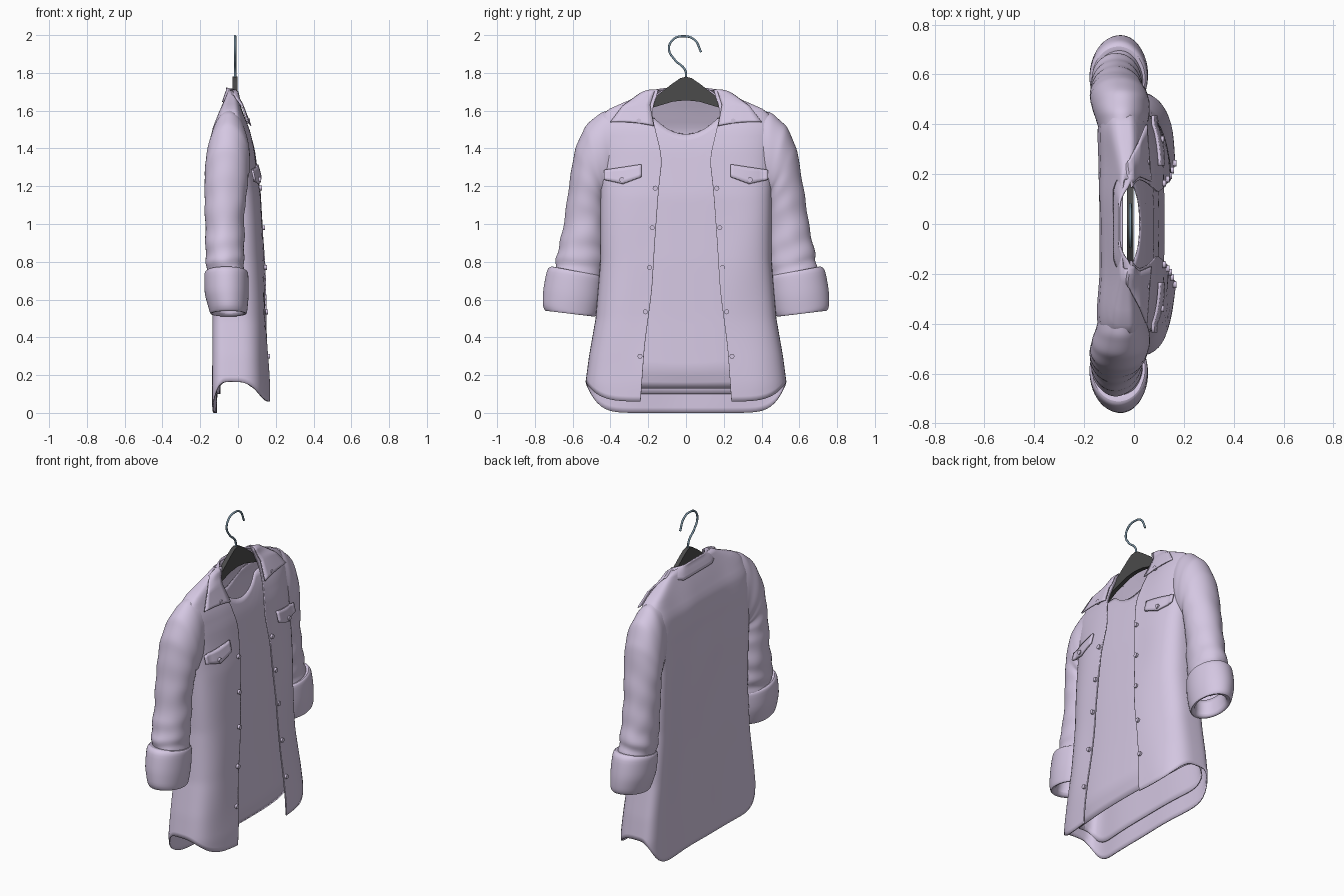
import bpy, bmesh, math
from mathutils import Vector, noise

if "Cube" in bpy.data.objects:
    bpy.data.objects.remove(bpy.data.objects["Cube"])


def material(name, col):
    m = bpy.data.materials.new(name)
    m.diffuse_color = (*col, 1)
    m.use_nodes = True
    m.node_tree.nodes["Principled BSDF"].inputs["Base Color"].default_value = m.diffuse_color
    return m


CLOTH = material("lilac_cloth", (0.66, 0.57, 0.76))
DARK = material("dark_plastic", (0.07, 0.07, 0.07))
STEEL = material("steel", (0.2, 0.3, 0.38))


def finish(ob, mat, thick=0, subsurf=0):
    bpy.context.collection.objects.link(ob)
    ob.data.materials.append(mat)
    if subsurf:
        m = ob.modifiers.new("smooth", 'SUBSURF')
        m.levels = m.render_levels = subsurf
    if thick:
        s = ob.modifiers.new("thickness", 'SOLIDIFY')
        s.thickness, s.offset = thick, 0
    for o in bpy.context.selected_objects:
        o.select_set(False)
    ob.select_set(True)
    bpy.context.view_layer.objects.active = ob
    bpy.ops.object.shade_smooth_by_angle(angle=math.radians(50))
    return ob


def sheet(name, rows, closed=False, mat=CLOTH, thick=0.008, subsurf=0):
    """Surface through a list of equal-length point rows."""
    bm = bmesh.new()
    vs = [[bm.verts.new(p) for p in r] for r in rows]
    n = len(rows[0])
    for a, b in zip(vs, vs[1:]):
        for j in range(n if closed else n - 1):
            k = (j + 1) % n
            bm.faces.new((a[j], a[k], b[k], b[j]))
    bmesh.ops.recalc_face_normals(bm, faces=bm.faces)
    me = bpy.data.meshes.new(name)
    bm.to_mesh(me)
    bm.free()
    return finish(bpy.data.objects.new(name, me), mat, thick, subsurf)


def table(tab, t):
    """Linear interpolation in rows (t, values...)."""
    t = min(max(t, tab[0][0]), tab[-1][0])
    for a, b in zip(tab, tab[1:]):
        if t <= b[0]:
            u = (t - a[0]) / (b[0] - a[0])
            return [p + (q - p) * u for p, q in zip(a[1:], b[1:])]


# height, half width, front x, back x
BODY = [(0, .52, .17, -.165), (.15, .53, .168, -.162), (.3, .51, .16, -.16),
        (.5, .475, .15, -.16), (.8, .45, .14, -.165), (1.15, .45, .12, -.178),
        (1.4, .46, .085, -.175), (1.5, .465, .06, -.155), (1.595, .43, .02, -.108),
        (1.67, .26, 0, -.068), (1.71, .18, -.005, -.048)]
# height, opening half width
EDGE = [(0, .245), (.35, .22), (.65, .18), (.9, .165), (1.18, .145), (1.35, .125),
        (1.47, .155), (1.6, .185), (1.68, .155), (1.71, .14)]
KF, KB, XS = 0.6, 0.48, -0.03


def edge(z):
    return sum(table(EDGE, z + d)[0] for d in (-.05, -.025, 0, .025, .05)) / 5


def spow(v, k):
    return math.copysign(abs(v) ** k, v)


def warp(t):
    """Angle for t in 0..1, denser near each quadrant's ends."""
    n, q = divmod(t * 4, 1)
    return math.pi / 2 * (n + q ** 1.6 / (q ** 1.6 + (1 - q) ** 1.6))


def section(a, z, scale=1.0, inset=0.0, kf=KF):
    w, f, b = table(BODY, z)
    c, s = math.cos(a), math.sin(a)
    if c > 0:
        return Vector((XS + (f - inset - XS) * c ** kf, scale * w * spow(s, kf), z))
    x = XS - (XS - b - inset) * (-c) ** KB
    x += 0.05 * c ** 4 * min(1, max(0, (1.72 - z) / .4))
    return Vector((x, scale * w * spow(s, KB), z))


def start_angle(y, z):
    return math.asin(min(.999, abs(y) / table(BODY, z)[0]) ** (1 / KF))


def front_x(y, z):
    return section(start_angle(y, z), z).x


def back_x(y, z):
    s = min(.999, abs(y) / table(BODY, z)[0]) ** (1 / KB)
    return section(math.pi - math.asin(s), z).x


def hem(a, front, back, side):
    base = front if math.cos(a) > 0 else back
    return base + (side - base) * abs(math.sin(a)) ** 5


# Shirt body, open at the front, lightly creased
rows, NA, NZ = [], 88, 60
for i in range(NZ + 1):
    row = []
    for j in range(NA + 1):
        z = 1.71 * i / NZ
        for _ in range(4):
            a0 = start_angle(edge(z), z)
            a = a0 + (1 - a0 / math.pi) * warp(j / NA)
            h = hem(a, .06, 0, .165)
            z = h + (1.71 - h) * i / NZ
        p = section(a, z)
        p.x += 0.008 * noise.noise(Vector((p.y * 5, p.x * 5, z * 2.5)))
        row.append(p)
    rows.append(row)
sheet("shirt_body", rows, thick=.007)

# Undershirt with scooped neck, rounder than the shirt
rows = []
for i in range(41):
    row = []
    for j in range(80):
        a = warp(j / 80)
        h = hem(a, .13, .1, .2)
        z = h
        for _ in range(3):
            y = section(a, z, .93, 0, .8).y
            top = min(1.565, 1.475 + 3 * y * y)
            z = h + (top - h) * i / 40
        p = section(a, z, .93, .018, .8)
        if math.cos(a) > 0:
            p.x -= .025 * math.cos(a) ** 2 + .03 * max(0, 1 - i / 3)
        row.append(p)
    rows.append(row)
sheet("undershirt", rows, closed=True, thick=.005)

# Sleeve rings: outer y z, inner y z, centre x, half depth
SLEEVE = [(.37, 1.61, .38, 1.15, -.045, .09), (.45, 1.59, .40, 1.14, -.048, .105),
          (.53, 1.52, .42, 1.14, -.052, .115), (.585, 1.40, .43, 1.14, -.06, .114),
          (.61, 1.25, .43, 1.10, -.065, .11), (.632, 1.10, .43, 1.02, -.07, .102),
          (.655, .95, .43, .90, -.07, .1), (.685, .84, .435, .80, -.07, .098),
          (.69, .77, .45, .72, -.065, .097), (.68, .70, .48, .66, -.062, .09)]
CUFF = [(.67, .76, .48, .72, -.062, .08), (.715, .775, .45, .725, -.062, .108),
        (.735, .755, .44, .71, -.062, .115), (.755, .65, .448, .61, -.06, .115),
        (.757, .57, .47, .53, -.052, .1), (.745, .54, .482, .51, -.05, .094),
        (.715, .55, .505, .52, -.05, .078), (.69, .66, .50, .62, -.055, .075)]


def tube(name, rings, side, steps, wrinkle):
    tab = [(i, *r) for i, r in enumerate(rings)]
    out = []
    for s in range((len(rings) - 1) * steps + 1):
        u = s / steps
        oy, oz, iy, iz, xc, rx = table(tab, u)
        row = []
        for j in range(28):
            t = 2 * math.pi * j / 28
            c, d = math.cos(t), math.sin(t)
            g = 1 + wrinkle * (.3 + max(0, u - 3) / 5) * (
                .6 * math.sin(u * 5.5 + 1.5 * math.sin(t + side))
                + noise.noise(Vector((c * 1.5 + side, d * 1.5, u * 1.3))))
            row.append((xc + rx * d * g, side * ((oy + iy) / 2 + (oy - iy) / 2 * c * g),
                        (oz + iz) / 2 + (oz - iz) / 2 * c * g))
        out.append(row)
    sheet(name, out, closed=True, thick=.006, subsurf=1)


# Collar: neck edge and fold edge, from back centre to front tip
NECK = [(0, -.05, 0, 1.722), (1, -.045, .09, 1.72), (2, -.015, .165, 1.708),
        (3, .022, .19, 1.63), (4, .068, .17, 1.52)]
FOLD = [(0, -.08, 0, 1.645), (1, -.075, .14, 1.645), (2, -.025, .25, 1.685),
        (3, .025, .34, 1.62), (4, .05, .40, 1.54)]
rows = []
for s in range(-32, 33):
    n, f = (Vector(table(t, abs(s) / 8)) for t in (NECK, FOLD))
    hug = min(1, max(0, (14 - abs(s)) / 8))
    row = []
    for k in range(7):
        p = n.lerp(f, k / 6)
        z = min(p.z, 1.7)
        if abs(s) > 16:
            p.x = max(p.x, front_x(p.y, z) + .008)
        else:
            p.x += hug * (min(p.x, back_x(p.y, z) - .009) - p.x)
        p.z += .008 * math.sin(math.pi * k / 6)
        p.y *= 1 if s >= 0 else -1
        row.append(p)
    rows.append(row)
sheet("collar", rows, thick=.008)


def button(side, y, z, lift=.008):
    bpy.ops.mesh.primitive_cylinder_add(vertices=12, radius=.013, depth=.014,
                                        location=(front_x(y, z) + lift, side * y, z),
                                        rotation=(0, math.pi / 2, 0))
    ob = bpy.context.object
    ob.name = "button"
    ob.data.materials.append(CLOTH)


for side, tag in ((1, "left"), (-1, "right")):
    tube(tag + "_sleeve", SLEEVE, side, 4, .055)
    tube(tag + "_cuff", CUFF, side, 2, .015)

    # Pointed chest pocket flap
    rows = []
    for i in range(13):
        u = i / 12
        y = .235 + .2 * u
        top = 1.315 - .03 * u
        low = 1.25 - .015 * u - .03 * (1 - abs(2 * u - 1))
        rows.append([(front_x(min(y, .40), z) + .010 + .008 * k / 4, side * y, z)
                     for k in range(5) for z in [top + (low - top) * k / 4]])
    sheet(tag + "_pocket_flap", rows, thick=.012)
    button(side, .34, 1.235, .024)
    button(side, .25, 1.545, .018)
    for z in (1.19, .98, .77, .535, .3):
        button(side, edge(z) + .02, z)

# Hanger body
half = [(.03, 1.772), (.07, 1.745), (.18, 1.66), (.36, 1.57), (.37, 1.54),
        (.34, 1.535), (.18, 1.615), (.07, 1.648)]
outline = [(0, 1.78)] + half + [(0, 1.655)] + [(-y, z) for y, z in reversed(half)]
bm = bmesh.new()
face = bm.faces.new([bm.verts.new((-.028, y, z)) for y, z in outline])
ext = bmesh.ops.extrude_face_region(bm, geom=[face])
bmesh.ops.translate(bm, vec=(.026, 0, 0),
                    verts=[v for v in ext["geom"] if isinstance(v, bmesh.types.BMVert)])
bmesh.ops.recalc_face_normals(bm, faces=bm.faces)
me = bpy.data.meshes.new("hanger")
bm.to_mesh(me)
bm.free()
finish(bpy.data.objects.new("hanger", me), DARK)

# Hanger hook
cu = bpy.data.curves.new("hook", 'CURVE')
cu.dimensions, cu.bevel_depth, cu.bevel_resolution = '3D', .006, 3
cu.use_fill_caps = True
sp = cu.splines.new('BEZIER')
pts = [(0, 1.76), (-.005, 1.815), (-.06, 1.87), (-.09, 1.925), (-.07, 1.975),
       (-.015, 1.994), (.045, 1.975), (.08, 1.91)]
sp.bezier_points.add(len(pts) - 1)
for b, (y, z) in zip(sp.bezier_points, pts):
    b.co = (-.015, y, z)
    b.handle_left_type = b.handle_right_type = 'AUTO'
hook = bpy.data.objects.new("hook", cu)
bpy.context.collection.objects.link(hook)
cu.materials.append(STEEL)
